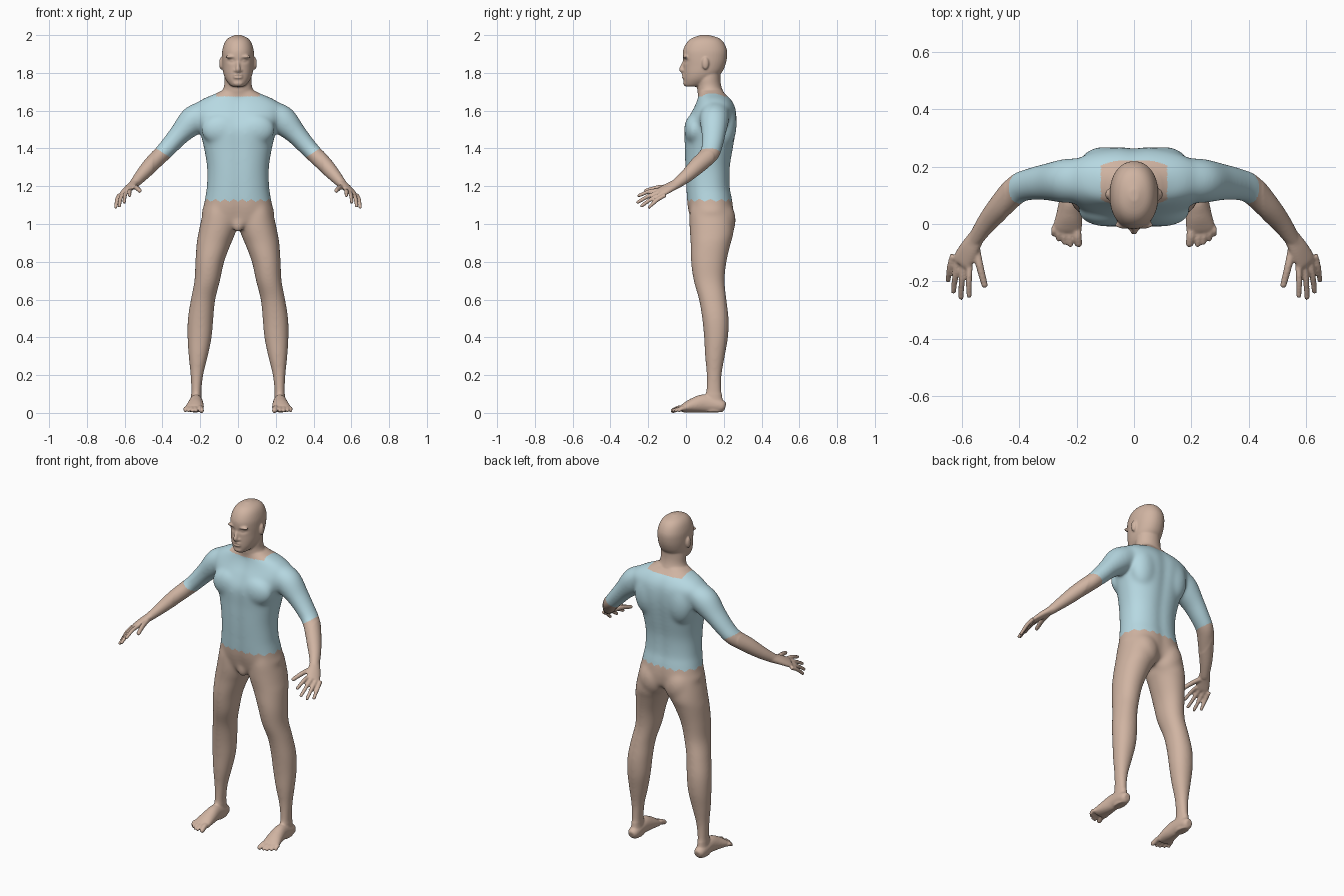
import bpy, bmesh, math
from mathutils import Vector, Matrix

old = bpy.data.objects.get("Cube")
if old:
    bpy.data.objects.remove(old, do_unlink=True)

bm = bmesh.new()
SEGMENTS = 40


def spline(rows, steps=6):
    """Smooth curve through rows of numbers."""
    rows = [Vector(r) for r in rows]
    out = []
    for i in range(len(rows) - 1):
        b, c = rows[i], rows[i + 1]
        a, d = rows[max(i - 1, 0)], rows[min(i + 2, len(rows) - 1)]
        for k in range(steps):
            t = k / steps
            m, n = (c - a) / 2, (d - b) / 2
            out.append(b + m * t + (3 * (c - b) - 2 * m - n) * t ** 2 + (2 * (b - c) + m + n) * t ** 3)
    return out + [rows[-1]]


def skin_rings(rings):
    """Closed tube through rings of points."""
    loops = [[bm.verts.new(p) for p in ring] for ring in rings]
    for low, high in zip(loops, loops[1:]):
        for i in range(len(low)):
            j = (i + 1) % len(low)
            bm.faces.new((low[i], low[j], high[j], high[i]))
    bm.faces.new(loops[0])
    bm.faces.new(loops[-1])


def stack(rows, side=1, power=2.0, groove=0.0):
    """Level slices: height, x from, x to, front y, back y."""
    rings = []
    for z, x0, x1, y0, y1 in spline(rows):
        ring = []
        for i in range(SEGMENTS):
            a = math.tau * i / SEGMENTS
            c, s = math.cos(a), math.sin(a)
            x = (x0 + x1) / 2 + (x1 - x0) / 2 * math.copysign(abs(c) ** (2 / power), c)
            depth = (y1 - y0) / 2 * (1 - groove * math.exp(-(x / 0.03) ** 2))
            y = (y0 + y1) / 2 + depth * math.copysign(abs(s) ** (2 / power), s)
            ring.append((x * side, y, z))
        rings.append(ring)
    skin_rings(rings)


def tube(rows, side=1, across=(0, 1, 0)):
    """Limb along a path: x, y, z, half width, half thickness."""
    pts = spline(rows)
    rings = []
    for i, p in enumerate(pts):
        t = (pts[min(i + 1, len(pts) - 1)].xyz - pts[max(i - 1, 0)].xyz).normalized()
        u = Vector(across)
        u = (u - t * u.dot(t)).normalized()
        v = t.cross(u)
        ring = []
        for k in range(SEGMENTS // 2):
            a = 2 * math.tau * k / SEGMENTS
            q = p.xyz + u * p[3] * math.cos(a) + v * p[4] * math.sin(a)
            ring.append((q.x * side, q.y, q.z))
        rings.append(ring)
    skin_rings(rings)


def digit(base, tip, radius, side, lift):
    """Finger or toe with a slight bend and rounded tip."""
    base, tip = Vector(base), Vector(tip)
    mid = (base + tip) / 2 + Vector((lift / 3, 0, lift))
    tube([(*base, radius, radius), (*mid, radius, radius),
          (*tip, radius * 0.85, radius * 0.85)], side, (1, 0.2, 0.1))
    ball(tip, [radius * 0.85] * 3, side)


def ball(centre, radii, side=1):
    x, y, z = centre
    m = Matrix.Translation((x * side, y, z)) @ Matrix.Diagonal((*radii, 1))
    bmesh.ops.create_uvsphere(bm, u_segments=24, v_segments=14, radius=1, matrix=m)


# Torso
stack([(z, -w, w, f, b) for z, w, f, b in [
    (0.97, .05, .07, .18), (1.0, .13, .03, .24), (1.05, .19, .014, .253), (1.1, .181, .004, .252),
    (1.15, .172, 0, .244), (1.2, .165, -.003, .235), (1.3, .164, -.008, .236), (1.4, .18, -.01, .252),
    (1.5, .205, -.012, .268), (1.57, .235, .015, .27), (1.62, .238, .042, .262),
    (1.66, .19, .058, .24), (1.69, .12, .064, .21), (1.715, .07, .07, .19)]], power=2.3, groove=.07)

# Neck and head
stack([(z, -w, w, f, b) for z, w, f, b in [
    (1.64, .1, .07, .21), (1.69, .088, .062, .2), (1.73, .074, .058, .187),
    (1.77, .072, .055, .182), (1.83, .066, .06, .185)]])
stack([(z, -w, w, f, b) for z, w, f, b in [
    (1.727, .024, .0, .05), (1.735, .042, -.009, .1), (1.765, .065, -.013, .15), (1.8, .078, -.014, .188),
    (1.84, .083, -.014, .208), (1.88, .085, -.017, .217), (1.92, .083, -.015, .217),
    (1.96, .071, .004, .2), (1.985, .05, .033, .172), (2.001, .014, .08, .12)]], power=2.15)

# Nose, lips and chin
tube([(0, -.008, 1.865, .008, .008), (0, -.018, 1.84, .009, .01), (0, -.025, 1.818, .013, .012),
      (0, -.016, 1.805, .013, .008)], across=(1, 0, 0))
for z in (1.789, 1.776):
    ball((0, -.013, z), (.025, .01, .007))
ball((0, -.003, 1.745), (.026, .012, .014))
ball((0, .045, 1.0), (.034, .024, .045))

for side in (1, -1):
    # Face and torso masses
    ball((.016, -.012, 1.812), (.008, .009, .008), side)
    ball((.035, -.003, 1.885), (.032, .014, .009), side)
    ball((.089, .103, 1.85), (.011, .018, .033), side)
    ball((.09, .045, 1.5), (.105, .055, .085), side)
    ball((.085, .18, 1.02), (.088, .084, .11), side)
    ball((.105, .205, 1.53), (.085, .064, .13), side)

    # Leg
    stack([(1.15, .05, .16, .04, .2), (1.07, .025, .183, .02, .24), (1.0, .006, .2, .018, .252),
           (.94, .018, .212, .021, .25),
           (.9, .035, .219, .024, .238), (.8, .073, .226, .026, .215), (.7, .095, .231, .04, .205),
           (.6, .12, .25, .068, .215), (.5, .13, .266, .085, .226), (.4, .139, .268, .095, .223),
           (.3, .159, .262, .1, .206), (.2, .183, .252, .108, .19), (.1, .194, .248, .104, .19),
           (.04, .19, .252, .09, .2), (.005, .195, .248, .1, .195)], side, 2.1)

    # Foot and toes
    tube([(.222, .208, .03, .018, .02), (.222, .185, .036, .032, .034), (.222, .1, .05, .036, .048),
          (.225, .04, .04, .044, .039), (.23, -.005, .027, .05, .026), (.232, -.025, .02, .047, .018)],
         side, (1, 0, 0))
    for x, y, r in [(.193, -.068, .016), (.221, -.073, .0105), (.242, -.066, .0105),
                    (.262, -.053, .0105), (.28, -.036, .0105)]:
        digit((.232 + (x - .232) * .85, -.005, .02), (x, y, .012), r, side, .008)

    # Arm
    tube([(.17, .155, 1.6, .075, .06), (.235, .15, 1.55, .078, .077), (.306, .146, 1.478, .065, .058),
          (.362, .138, 1.415, .057, .05), (.406, .122, 1.368, .053, .046), (.465, .06, 1.308, .045, .042),
          (.512, .005, 1.256, .036, .034), (.55, -.05, 1.213, .028, .025), (.56, -.065, 1.205, .026, .023)],
         side)

    # Hand, fingers and thumb
    tube([(.545, -.04, 1.217, .028, .023), (.572, -.085, 1.195, .036, .02), (.595, -.125, 1.173, .039, .016),
          (.603, -.14, 1.166, .034, .011)], side, (.06, .04, -.03))
    first, last = Vector((.571, -.14, 1.18)), Vector((.63, -.108, 1.153))
    tips = [(.574, -.25, 1.15), (.602, -.256, 1.115), (.628, -.235, 1.096), (.647, -.196, 1.089)]
    for i, tip in enumerate(tips):
        digit(first.lerp(last, i / 3), tip, .011, side, .007)
    digit((.55, -.08, 1.197), (.52, -.212, 1.176), .0135, side, .006)

bmesh.ops.recalc_face_normals(bm, faces=bm.faces)
mesh = bpy.data.meshes.new("body parts")
bm.to_mesh(mesh)
bm.free()
body = bpy.data.objects.new("body", mesh)
bpy.context.collection.objects.link(body)

# Fuse the parts into one skin
fuse = body.modifiers.new("fuse", "REMESH")
fuse.mode = "VOXEL"
fuse.voxel_size = 0.005
fused = bpy.data.meshes.new_from_object(body.evaluated_get(bpy.context.evaluated_depsgraph_get()))
body.modifiers.clear()
body.data = fused
fused.name = "body"

# Colours
fused.materials.clear()
for name, colour in [("skin", (.63, .455, .36, 1)), ("pale blue shirt", (.47, .69, .76, 1))]:
    mat = bpy.data.materials.new(name)
    mat.use_nodes = True
    mat.diffuse_color = colour
    mat.node_tree.nodes["Principled BSDF"].inputs["Base Color"].default_value = colour
    fused.materials.append(mat)

# Blend the joins, more strongly on the torso and limb roots
bm = bmesh.new()
bm.from_mesh(fused)
broad = [v for v in bm.verts if .1 < v.co.z < 1.7 and abs(v.co.x) < .45]
for verts, rounds in ((broad, 40), (bm.verts, 3)):
    for _ in range(rounds):
        bmesh.ops.smooth_vert(bm, verts=verts, factor=.5, use_axis_x=True, use_axis_y=True, use_axis_z=True)

# Eye sockets, eyelids and mouth line
for v in bm.verts:
    x, y, z = v.co
    if y < .05 and 1.74 < z < 1.92:
        eye = ((abs(x) - .034) / .02) ** 2 + ((z - 1.864) / .012) ** 2
        v.co.y += .01 * math.exp(-eye) - .006 * math.exp(-3 * eye)
        v.co.y += .004 * math.exp(-(x / .02) ** 4 - ((z - 1.782) / .004) ** 2)


def is_shirt(p):
    """Torso and upper arms, with a ragged hem and open neck."""
    x = abs(p.x)
    turn = math.atan2(p.y - .13, p.x) * 18 / math.tau
    hem = 1.118 + .03 * abs(turn % 1 - .5)
    neck = p.z > 1.675 and x < .115
    forearm = x > .25 and .53 * x - .85 * p.z > -.96
    return p.z > hem and not neck and not forearm


for f in bm.faces:
    f.smooth = True
    f.material_index = int(is_shirt(f.calc_center_median()))
bm.to_mesh(fused)
bm.free()
